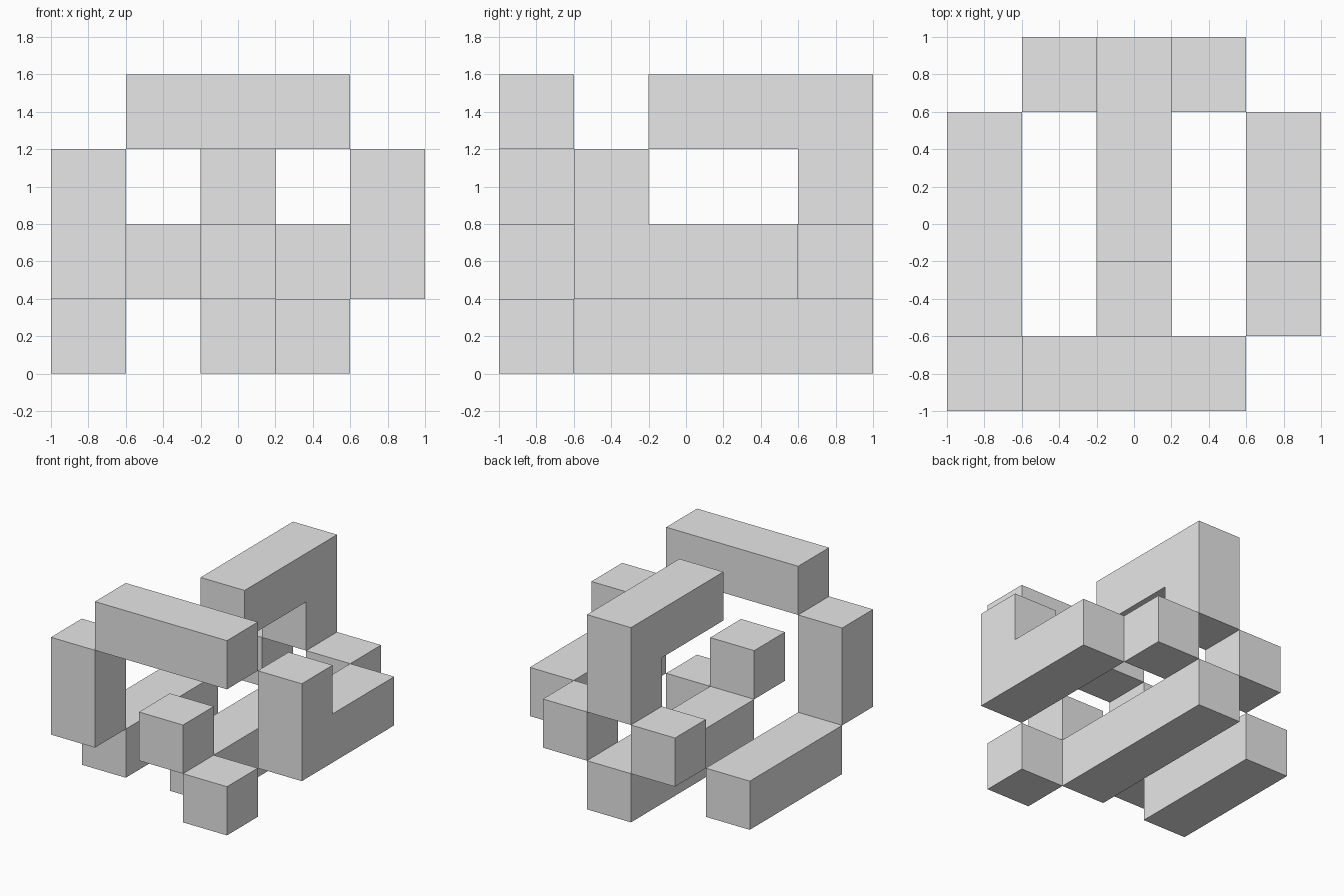
import bpy
import bmesh

# Remove the default cube
old = bpy.data.objects.get("Cube")
if old:
    bpy.data.objects.remove(old, do_unlink=True)

CELL = 0.4

# One plain grey for every block
grey = bpy.data.materials.new("plain_grey")
grey.use_nodes = True
colour = (0.8, 0.8, 0.8, 1.0)
grey.diffuse_color = colour
grey.node_tree.nodes["Principled BSDF"].inputs["Base Color"].default_value = colour


def prism(name, profile, column, width=1):
    """Extrude a (y, z) outline in grid cells along x, starting at a column."""
    bm = bmesh.new()
    verts = [bm.verts.new((column * CELL - 1, y * CELL - 1, z * CELL)) for y, z in profile]
    face = bm.faces.new(verts)
    side = bmesh.ops.extrude_face_region(bm, geom=[face])
    moved = [v for v in side["geom"] if isinstance(v, bmesh.types.BMVert)]
    bmesh.ops.translate(bm, verts=moved, vec=(width * CELL, 0, 0))
    bmesh.ops.recalc_face_normals(bm, faces=bm.faces)
    mesh = bpy.data.meshes.new(name)
    bm.to_mesh(mesh)
    bm.free()
    mesh.materials.append(grey)
    obj = bpy.data.objects.new(name, mesh)
    bpy.context.scene.collection.objects.link(obj)


def block(name, corner, size):
    """Straight block from its lowest grid corner and its size in cells."""
    x, y, z = corner
    w, d, h = size
    prism(name, [(y, z), (y + d, z), (y + d, z + h), (y, z + h)], x, w)


# Floor pieces
block("floor_bar_right", (0, 1, 0), (1, 3, 1))
block("floor_bar_middle", (2, 1, 0), (1, 4, 1))
block("floor_cube_front", (3, 0, 0), (1, 1, 1))

# Middle pieces
block("front_cube", (2, 0, 1), (1, 1, 1))
block("front_post", (0, 0, 1), (1, 1, 2))
for name, column in (("back_cube_right", 1), ("back_cube_left", 3)):
    block(name, (column, 4, 1), (1, 1, 1))

# Upper front bar
block("top_front_bar", (1, 0, 3), (3, 1, 1))

# L-shaped pieces: upright at the side, hanging leg at the back
prism("side_angle", [(1, 1), (4, 1), (4, 2), (2, 2), (2, 3), (1, 3)], 4)
prism("top_back_angle", [(2, 3), (4, 3), (4, 2), (5, 2), (5, 4), (2, 4)], 2)
